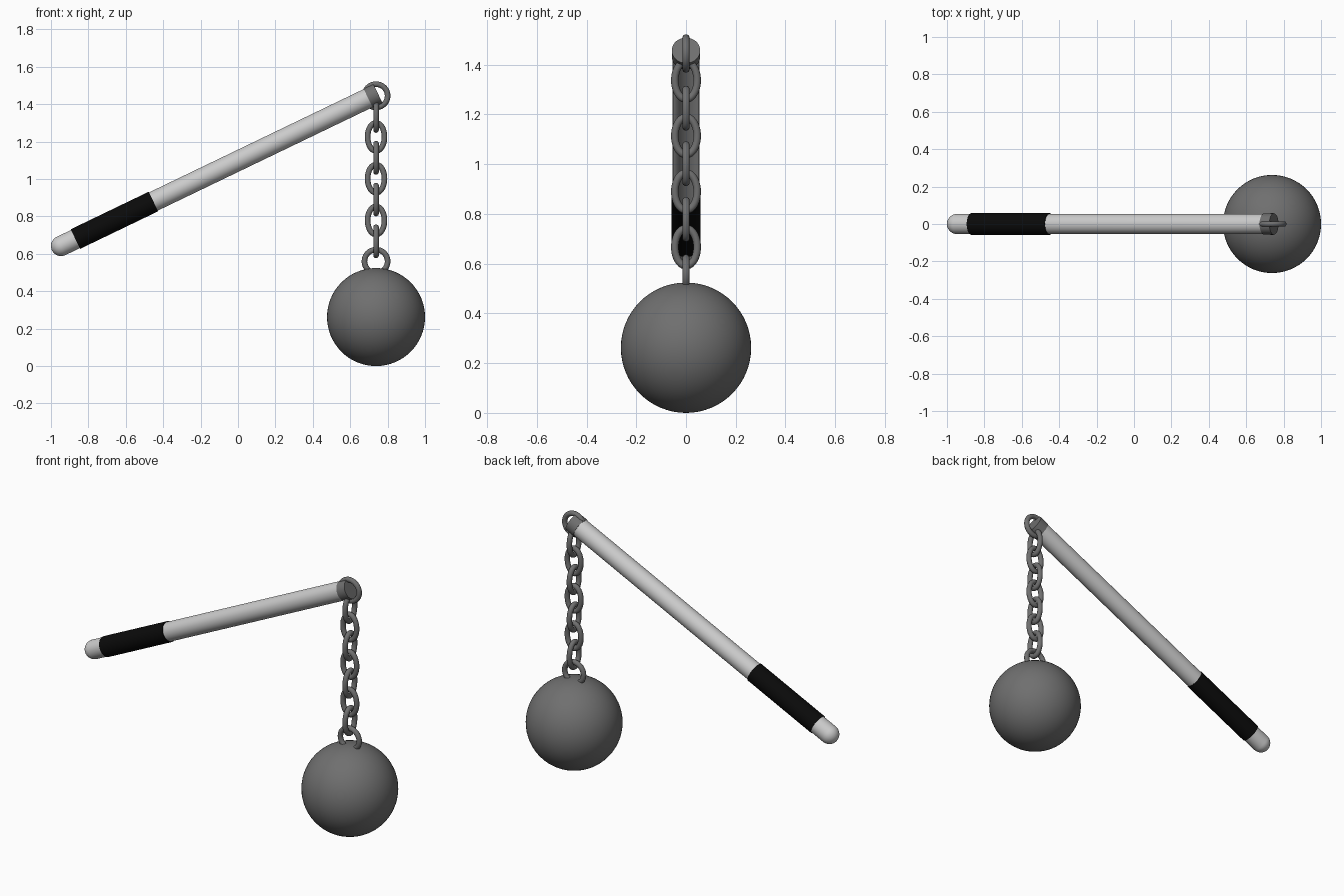
import bpy, bmesh, math
from mathutils import Matrix, Vector

if "Cube" in bpy.data.objects:
    bpy.data.objects.remove(bpy.data.objects["Cube"])


def material(name, r, g, b):
    m = bpy.data.materials.new(name)
    m.diffuse_color = (r, g, b, 1)
    m.use_nodes = True
    m.node_tree.nodes["Principled BSDF"].inputs["Base Color"].default_value = (r, g, b, 1)
    return m


IRON = material("dark iron", 0.16, 0.16, 0.16)
SHAFT = material("pale shaft", 0.6, 0.6, 0.6)
GRIP = material("black grip", 0.003, 0.003, 0.003)

CHAIN_X = 0.738
TILT = math.radians(25.7)
SHAFT_FRAME = Matrix.Translation((-0.946, 0, 0.642)) @ Matrix.Rotation(-TILT, 4, "Y")


def finish(obj, name, mat):
    obj.name = name
    obj.data.materials.append(mat)
    bpy.ops.object.select_all(action="DESELECT")
    obj.select_set(True)
    bpy.context.view_layer.objects.active = obj
    bpy.ops.object.shade_smooth_by_angle(angle=math.radians(40))


def lathe(name, profile, mat):
    """Revolve (distance, radius) points around the tilted shaft axis."""
    bm = bmesh.new()
    verts = [bm.verts.new((t, 0, r)) for t, r in profile]
    edges = [bm.edges.new(pair) for pair in zip(verts, verts[1:])]
    bmesh.ops.spin(bm, geom=verts + edges, cent=(0, 0, 0), axis=(1, 0, 0),
                   angle=math.tau, steps=40)
    bmesh.ops.remove_doubles(bm, verts=bm.verts, dist=0.0001)
    bmesh.ops.recalc_face_normals(bm, faces=bm.faces)
    mesh = bpy.data.meshes.new(name)
    bm.to_mesh(mesh)
    bm.free()
    obj = bpy.data.objects.new(name, mesh)
    bpy.context.collection.objects.link(obj)
    obj.matrix_world = SHAFT_FRAME
    finish(obj, name, mat)


def link(name, z, half_width, half_height, sideways, tube=0.015, around=40, sides=14):
    """Oval ring of round wire, upright; sideways turns it into the yz plane."""
    bm = bmesh.new()
    rings = []
    a, b = half_width - tube, half_height - tube
    for i in range(around):
        u = math.tau * i / around
        centre = Vector((a * math.cos(u), 0, b * math.sin(u)))
        out = Vector((b * math.cos(u), 0, a * math.sin(u))).normalized()
        ring = []
        for j in range(sides):
            v = math.tau * j / sides
            ring.append(bm.verts.new(centre + tube * (out * math.cos(v) + Vector((0, math.sin(v), 0)))))
        rings.append(ring)
    for i in range(around):
        p, q = rings[i], rings[(i + 1) % around]
        for j in range(sides):
            k = (j + 1) % sides
            bm.faces.new((p[j], p[k], q[k], q[j]))
    bmesh.ops.recalc_face_normals(bm, faces=bm.faces)
    mesh = bpy.data.meshes.new(name)
    bm.to_mesh(mesh)
    bm.free()
    obj = bpy.data.objects.new(name, mesh)
    bpy.context.collection.objects.link(obj)
    obj.location = (CHAIN_X, 0, z)
    obj.rotation_euler.z = math.pi / 2 if sideways else 0
    finish(obj, name, mat=IRON)


# Shaft with a rounded butt
R = 0.054
butt = [(-R * math.cos(a), R * math.sin(a)) for a in (math.pi / 2 * i / 10 for i in range(11))]
lathe("shaft", butt + [(1.83, R), (1.83, 0)], SHAFT)

# Grip sleeve and iron end cap
lathe("grip", [(0.085, 0), (0.085, 0.058), (0.548, 0.058), (0.548, 0)], GRIP)
lathe("end_cap", [(1.822, 0), (1.822, 0.057), (1.88, 0.057), (1.88, 0)], IRON)

# Rings at both ends of the chain
link("top_ring", 1.445, 0.077, 0.077, False)
link("ball_ring", 0.56, 0.077, 0.077, False)

# Alternating oval chain links
for i in range(7):
    link(f"chain_link_{i + 1}", 1.337 - i * 0.1117, 0.06, 0.09, i % 2 == 0)

# Iron ball
bpy.ops.mesh.primitive_uv_sphere_add(segments=64, ring_count=32, radius=0.262,
                                     location=(CHAIN_X, 0, 0.262))
finish(bpy.context.object, "ball", IRON)
